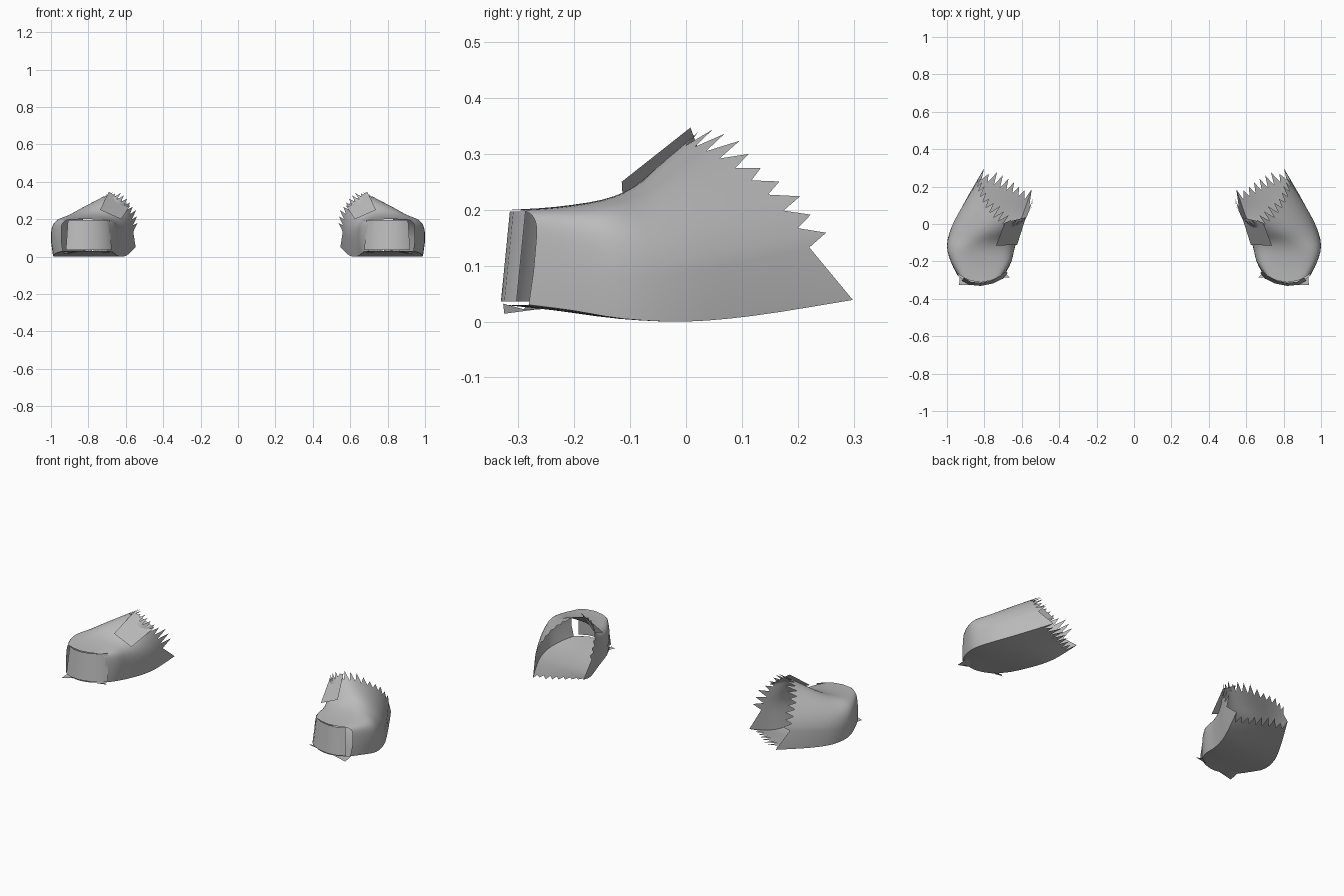
import bpy, bmesh, math, random
from mathutils import Vector

if "Cube" in bpy.data.objects:
    bpy.data.objects.remove(bpy.data.objects["Cube"])

random.seed(4)
grey = bpy.data.materials.new("mid grey")
grey.diffuse_color = (0.5, 0.5, 0.5, 1)
grey.use_nodes = True
grey.node_tree.nodes["Principled BSDF"].inputs["Base Color"].default_value = grey.diffuse_color

# inner x, inner y, outer x, outer y, bottom z, top z, lean back, boxiness, forward bow
STATIONS = [
    (.690, -.270, .945, -.275, .030, .200, -.015, .35, .055),
    (.655, -.200, .980, -.200, .020, .205, 0, .40, .035),
    (.635, -.110, 1.00, -.110, .005, .218, .03, .55, .01),
    (.605, -.010, .975, .000, .000, .240, .09, .75, 0),
    (.580, .060, .915, .120, .010, .280, .135, .90, 0),
    (.560, .120, .840, .250, .030, .315, .185, .95, 0),
]
UPPER, SOLE = 36, 18


def spline(rows, steps):
    """Smoothly fill in between the stations."""
    out = []
    for i in range(len(rows) - 1):
        a, b, c, d = (rows[max(0, min(len(rows) - 1, i + j))] for j in (-1, 0, 1, 2))
        for s in range(steps):
            t = s / steps
            out.append([q + t * (r - p) / 2 + t * t * (2 * p - 5 * q + 4 * r - s2) / 2
                        + t ** 3 * (3 * q - p - 3 * r + s2) / 2
                        for p, q, r, s2 in zip(a, b, c, d)])
    return out + [list(rows[-1])]


def ring(row):
    """One closed cross-section: rounded upper, then flat sole."""
    ix, iy, ox, oy, zb, zt, lean, box, bow = row
    profile = []
    for i in range(UPPER + 1):
        a = math.pi * i / UPPER
        c, s = math.cos(a), math.sin(a)
        profile.append((math.copysign(abs(c) ** box, c), .36 + .64 * max(s, 0) ** box))
    for i in range(1, SOLE):
        w = -1 + 2 * i / SOLE
        profile.append((w * .94 / (1 - 2 / SOLE), 0))
    pts = []
    for w, h in profile:
        f = (w + 1) / 2
        y = iy + (oy - iy) * f - lean * h ** 1.8 - bow * (1 - w * w)
        pts.append(Vector((ix + (ox - ix) * f, y, max(0, zb + (zt - zb) * h))))
    return pts


def make(name, verts, faces):
    """Create a mesh part and its twin on the other side."""
    me = bpy.data.meshes.new(name)
    me.from_pydata([tuple(v) for v in verts], [], faces)
    me.materials.append(grey)
    ob = bpy.data.objects.new(name, me)
    bpy.context.collection.objects.link(ob)
    bm = bmesh.new()
    bm.from_mesh(me)
    bmesh.ops.recalc_face_normals(bm, faces=bm.faces)
    bm.to_mesh(me)
    bm.free()
    bpy.ops.object.select_all(action='DESELECT')
    ob.select_set(True)
    bpy.context.view_layer.objects.active = ob
    bpy.ops.object.shade_smooth_by_angle(angle=math.radians(35))
    ob.modifiers.new("twin", 'MIRROR').use_mirror_merge = False
    return ob


# slipper shell, open at the heel
rings = [ring(r) for r in spline(STATIONS, 3)]
n = len(rings[0])
verts = [p for r in rings for p in r]
faces = [(k * n + i, k * n + (i + 1) % n, (k + 1) * n + (i + 1) % n, (k + 1) * n + i)
         for k in range(len(rings) - 1) for i in range(n)]

# torn teeth around the heel opening
last, prev = rings[-1], rings[-2]
base = (len(rings) - 1) * n
for i in range(0, n, 2):
    j, m = (i + 2) % n, (i + 1) % n
    way = (last[m] - prev[m]).normalized()
    verts.append(last[m] + way * random.uniform(.04, .075))
    faces.append((base + i, base + m, len(verts) - 1))
    faces.append((base + m, base + j, len(verts) - 1))
make("slipper_shell", verts, faces)

# upright toe panel, bent round the front
path = [(.675, -.262), (.70, -.292), (.755, -.318), (.82, -.331), (.88, -.325), (.92, -.303)]
low = [Vector((x, y, .036)) for x, y in path]
high = [Vector((.81 + (x - .81) * .9, y + .016, .197)) for x, y in path]
k = len(path)
make("toe_panel", low + high, [(i, i + 1, k + i + 1, k + i) for i in range(k - 1)])

# square patch on the inner side of the instep
make("instep_patch", [(.69, .008, .347), (.578, .036, .27), (.625, -.112, .20), (.738, -.115, .25)],
     [(0, 1, 2, 3)])

# loose scraps of sole under the toe
make("sole_scraps", [(.86, -.29, .022), (.935, -.325, .014), (.93, -.25, .024),
                     (.86, -.327, .032), (.69, -.26, .022), (.665, -.285, .03), (.74, -.29, .022)],
     [(0, 3, 1), (0, 1, 2), (4, 5, 6)])
